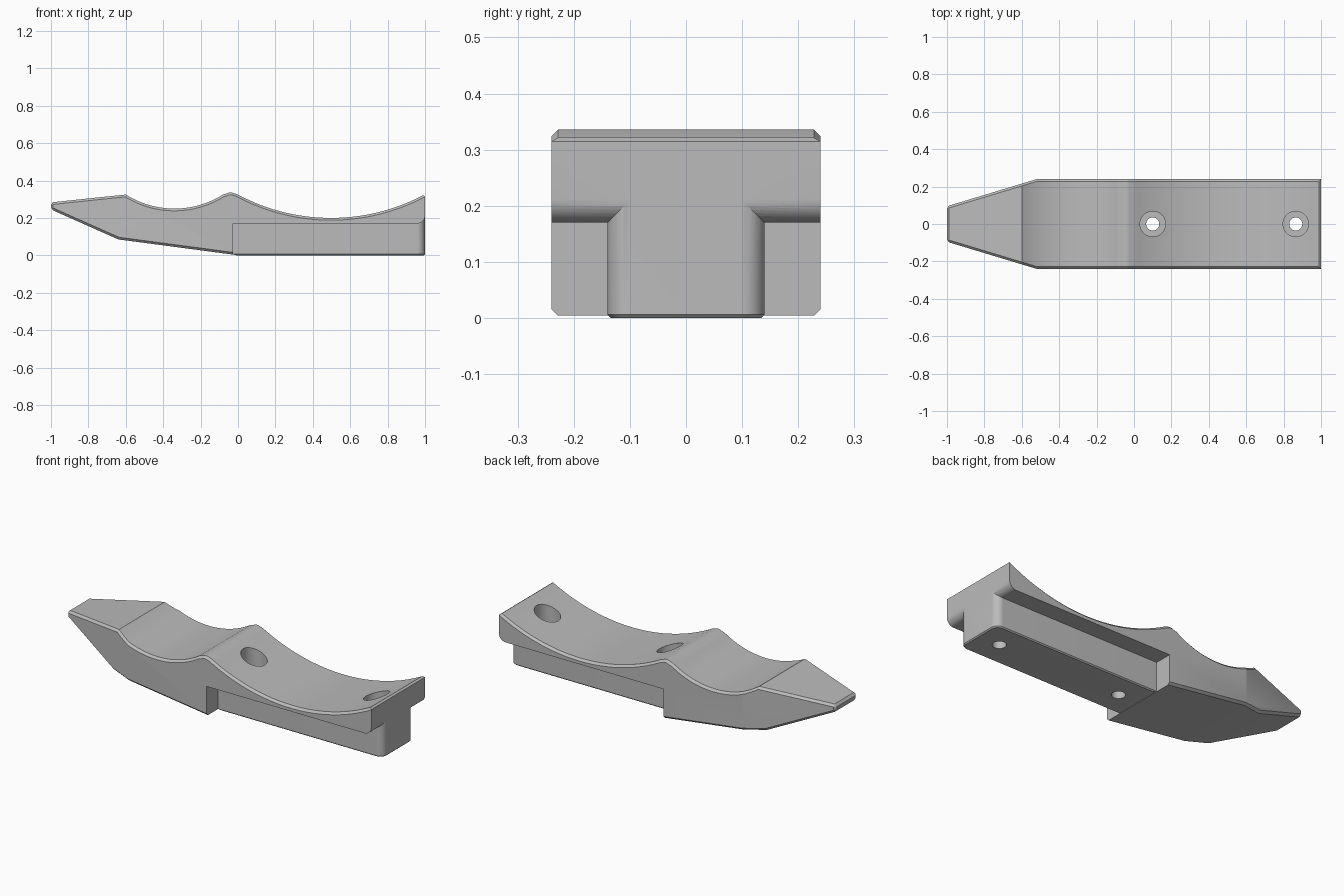
import bpy, bmesh, math

cube = bpy.data.objects.get("Cube")
if cube:
    bpy.data.objects.remove(cube)

grey = bpy.data.materials.new("plain_grey")
grey.use_nodes = True
colour = (0.5, 0.5, 0.5, 1)
grey.diffuse_color = colour
grey.node_tree.nodes["Principled BSDF"].inputs["Base Color"].default_value = colour

HALF, CHAMFER, ROUND = 0.24, 0.012, 0.042
TAPER_X, NOSE_HALF = -0.52, 0.095


def arc(cx, cz, r, start, end, steps):
    """Points on a circle arc, angles in degrees."""
    angles = [math.radians(start + (end - start) * i / steps) for i in range(steps + 1)]
    return [(cx + r * math.cos(a), cz + r * math.sin(a)) for a in angles]


def sag_arc(x0, x1, z_end, z_low, steps):
    """Hollow arc between two equally high ends."""
    half, sag = (x1 - x0) / 2, z_end - z_low
    r = (half * half + sag * sag) / (2 * sag)
    a = math.degrees(math.asin(half / r))
    return arc((x0 + x1) / 2, z_low + r, r, 270 - a, 270 + a, steps)


def prism(profile, half):
    """Extrude an x-z profile symmetrically along y."""
    bm = bmesh.new()
    face = bm.faces.new([bm.verts.new((x, -half, z)) for x, z in profile])
    new = bmesh.ops.extrude_face_region(bm, geom=[face])["geom"]
    bmesh.ops.translate(bm, vec=(0, 2 * half, 0),
                        verts=[v for v in new if isinstance(v, bmesh.types.BMVert)])
    bmesh.ops.recalc_face_normals(bm, faces=bm.faces)
    return bm


def bevel(bm, rule, width, segments=1):
    edges = [e for e in bm.edges if rule(e)]
    bmesh.ops.bevel(bm, geom=edges, offset=width, segments=segments, profile=0.5,
                    affect='EDGES', clamp_overlap=True)


def sharp(e):
    return e.calc_face_angle(0) > math.radians(55)


def middle(e):
    return (e.verts[0].co + e.verts[1].co) / 2


def make(name, bm):
    mesh = bpy.data.meshes.new(name)
    bm.to_mesh(mesh)
    bm.free()
    mesh.materials.append(grey)
    obj = bpy.data.objects.new(name, mesh)
    bpy.context.collection.objects.link(obj)
    return obj


def combine(target, other, operation):
    mod = target.modifiers.new(operation.title(), 'BOOLEAN')
    mod.operation, mod.object, mod.solver = operation, other, 'EXACT'
    bpy.context.view_layer.objects.active = target
    bpy.ops.object.modifier_apply(modifier=mod.name)
    bpy.data.objects.remove(other)


# Body: stepped underside, two hollows with a rounded ridge between them
WALL, STEP = -0.028, 0.17
profile = [(-1, 0.245), (-0.64, 0.085), (WALL, 0.004), (WALL, STEP)]
profile += arc(1 - ROUND, STEP + ROUND, ROUND, 270, 360, 10)
profile += sag_arc(-0.005, 1, 0.327, 0.2, 40)[::-1]
profile += arc(-0.04, 0.291, 0.045, 62, 122, 8)
profile += sag_arc(-0.6, -0.08, 0.325, 0.25, 28)[::-1]
profile += [(-1, 0.283)]
body = prism(profile, HALF)

# Narrow the nose in plan
bmesh.ops.bisect_plane(body, geom=body.verts[:] + body.edges[:] + body.faces[:],
                       plane_co=(TAPER_X, 0, 0), plane_no=(1, 0, 0))
for v in body.verts:
    if v.co.x < TAPER_X:
        t = (TAPER_X - v.co.x) / (TAPER_X + 1)
        v.co.y *= 1 + t * (NOSE_HALF / HALF - 1)
body.normal_update()


def body_edge(e):
    m = middle(e)
    top = m.z > 0.19 and not (m.x > 0.95 and m.z < 0.27)
    under = m.x < WALL - 0.01
    return sharp(e) and (top or under)


bevel(body, body_edge, CHAMFER)
grip = make("saddle_body", body)

# Narrow foot under the wide hollow, with rounded end corners
foot = prism([(-0.1, 0.03), (WALL, 0.006), (-0.01, 0), (1, 0),
              (1, 0.25), (0.9, 0.25), (0.8, 0.19), (-0.1, 0.19)], 0.14)
bevel(foot, lambda e: all(v.co.x > 0.99 for v in e.verts)
      and abs(e.verts[0].co.z - e.verts[1].co.z) > 0.1, ROUND, 10)
foot.normal_update()
bevel(foot, lambda e: sharp(e) and all(v.co.z < 0.001 for v in e.verts), CHAMFER)
combine(grip, make("foot", foot), 'UNION')

# Counterbored screw holes
for x in (0.1, 0.865):
    for radius, bottom in ((0.035, -0.1), (0.068, 0.1)):
        bm = bmesh.new()
        bmesh.ops.create_cone(bm, cap_ends=True, segments=48, radius1=radius,
                              radius2=radius, depth=0.6)
        bmesh.ops.translate(bm, vec=(x, 0, bottom + 0.3), verts=bm.verts)
        cutter = make("hole_cutter", bm)
        cutter.hide_render = True
        combine(grip, cutter, 'DIFFERENCE')

bpy.ops.object.select_all(action='DESELECT')
grip.select_set(True)
bpy.context.view_layer.objects.active = grip
bpy.ops.object.shade_smooth_by_angle(angle=math.radians(25))
